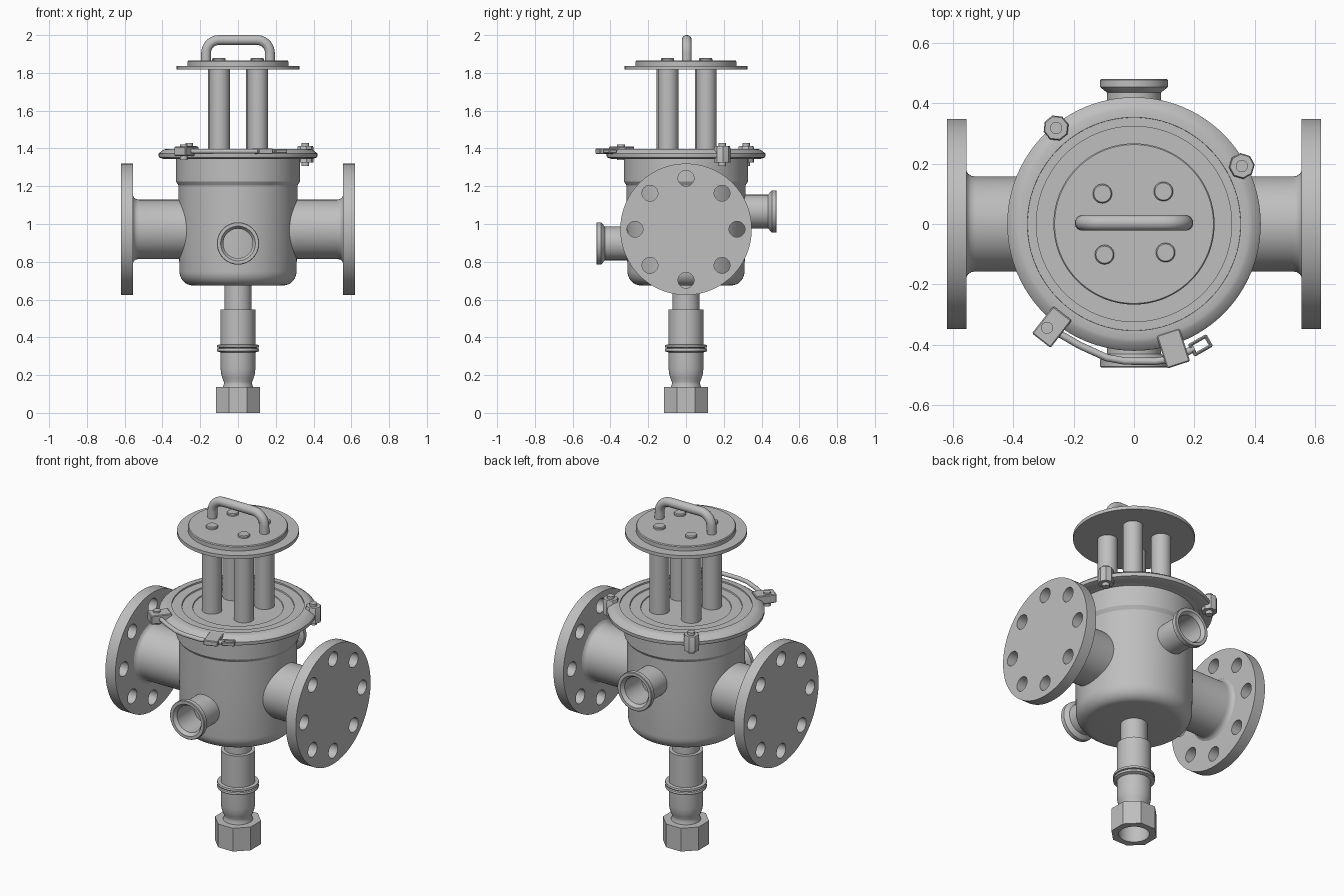
import bpy, bmesh, math
from mathutils import Matrix, Vector

if "Cube" in bpy.data.objects:
    bpy.data.objects.remove(bpy.data.objects["Cube"])

steel = bpy.data.materials.new("plain_grey_steel")
steel.diffuse_color = (0.52, 0.52, 0.52, 1)
steel.use_nodes = True
steel.node_tree.nodes["Principled BSDF"].inputs["Base Color"].default_value = steel.diffuse_color


def finish(name, bm, angle=30):
    """Turn a bmesh into a named object with smooth shading and sharp edges."""
    bmesh.ops.remove_doubles(bm, verts=bm.verts, dist=1e-5)
    bmesh.ops.recalc_face_normals(bm, faces=bm.faces)
    me = bpy.data.meshes.new(name)
    bm.to_mesh(me)
    bm.free()
    me.materials.append(steel)
    ob = bpy.data.objects.new(name, me)
    bpy.context.collection.objects.link(ob)
    bpy.ops.object.select_all(action='DESELECT')
    bpy.context.view_layer.objects.active = ob
    ob.select_set(True)
    bpy.ops.object.shade_smooth_by_angle(angle=math.radians(angle))
    return ob


def lathe(name, profile, at=(0, 0, 0), axis=(0, 0, 1), n=64, turn=0.0):
    """Spin (radius, height) points around an axis through a point."""
    m = Matrix.Translation(at) @ Vector((0, 0, 1)).rotation_difference(Vector(axis)).to_matrix().to_4x4()
    bm = bmesh.new()
    rings = []
    for r, h in profile:
        rings.append([bm.verts.new(m @ Vector((r * math.cos(turn + math.tau * i / n),
                                               r * math.sin(turn + math.tau * i / n), h))) for i in range(n)])
    for a, b in zip(rings, rings[1:]):
        for i in range(n):
            j = (i + 1) % n
            bm.faces.new((a[i], a[j], b[j], b[i]))
    return finish(name, bm)


def rod(name, r, z0, z1, x, y, n=32):
    return lathe(name, [(0, z0), (r, z0), (r, z1), (0, z1)], (x, y, 0), n=n)


def block(name, at, size, angle):
    bm = bmesh.new()
    bmesh.ops.create_cube(bm, size=1, matrix=Matrix.Translation(at) @ Matrix.Rotation(math.radians(angle), 4, 'Z')
                          @ Matrix.Diagonal((*size, 1)))
    bmesh.ops.bevel(bm, geom=bm.edges[:], offset=0.004, segments=1, affect='EDGES')
    return finish(name, bm)


def bent_bar(name, points, r, n=16):
    """Round bar swept along a path, capped at both ends."""
    pts = [Vector(p) for p in points]
    bm = bmesh.new()
    rings = []
    up = Vector((0, 1, 0)) if name == "lift_handle" else Vector((0, 0, 1))
    for i, p in enumerate(pts):
        t = (pts[min(i + 1, len(pts) - 1)] - pts[max(i - 1, 0)]).normalized()
        side = t.cross(up).normalized()
        v = side.cross(t)
        rings.append([bm.verts.new(p + r * (side * math.cos(math.tau * k / n) + v * math.sin(math.tau * k / n)))
                      for k in range(n)])
    for a, b in zip(rings, rings[1:]):
        for i in range(n):
            j = (i + 1) % n
            bm.faces.new((a[i], a[j], b[j], b[i]))
    bm.faces.new(rings[0])
    bm.faces.new(rings[-1])
    return finish(name, bm)


# Main vessel with rounded bottom edge and a stepped top
corner = [(0.24 + 0.07 * math.sin(a), 0.75 - 0.075 * math.cos(a))
          for a in (math.radians(10 * k) for k in range(10))]
lathe("vessel_body", [(0, 0.675)] + corner +
      [(0.315, 1.0), (0.315, 1.205), (0.328, 1.225), (0.328, 1.345), (0.353, 1.35), (0.353, 1.39),
       (0.30, 1.39), (0.298, 1.383), (0.242, 1.383), (0.24, 1.378), (0, 1.378)], n=96)

# Clamp ring around the rim
lathe("clamp_ring", [(0.35, 1.345), (0.395, 1.345), (0.418, 1.352), (0.42, 1.36), (0.42, 1.372), (0.414, 1.379),
                     (0.392, 1.394), (0.38, 1.398), (0.353, 1.398), (0.35, 1.345)], n=96)

# Side pipes with drilled blind flanges
ZP = 0.972
for side, s in (("left", -1), ("right", 1)):
    lathe(side + "_pipe", [(0, 0.1), (0.157, 0.1), (0.157, 0.525), (0.16, 0.54), (0.167, 0.55), (0.18, 0.557),
                           (0, 0.557)], (0, 0, ZP), (s, 0, 0))
    flange = lathe(side + "_flange", [(0, 0.555), (0.348, 0.555), (0.348, 0.62), (0, 0.62)],
                   (0, 0, ZP), (s, 0, 0), n=96)
    bm = bmesh.new()
    for k in range(8):
        a = math.tau * k / 8
        bmesh.ops.create_cone(bm, cap_ends=True, segments=32, radius1=0.042, radius2=0.042, depth=0.2,
                              matrix=Matrix.Translation((s * 0.59, 0.27 * math.cos(a), ZP + 0.27 * math.sin(a)))
                              @ Matrix.Rotation(math.pi / 2, 4, 'Y'))
    cutter = finish("hole_cutter", bm)
    cutter.hide_render = True
    bpy.context.view_layer.objects.active = flange
    mod = flange.modifiers.new("bolt_holes", 'BOOLEAN')
    mod.operation, mod.solver, mod.object = 'DIFFERENCE', 'EXACT', cutter
    bpy.ops.object.modifier_apply(modifier=mod.name)
    bpy.data.objects.remove(cutter)
    bpy.ops.object.select_all(action='DESELECT')
    flange.select_set(True)
    bpy.ops.object.shade_smooth_by_angle(angle=math.radians(30))

# Small open nozzles on the front and back
for name, s, z, end in (("front_nozzle", -1, 0.897, 0.475), ("back_nozzle", 1, 1.066, 0.48)):
    lathe(name, [(0.078, 0.2), (0.089, 0.2), (0.089, end - 0.045), (0.108, end - 0.03), (0.112, end - 0.026),
                 (0.112, end - 0.003), (0.109, end), (0.092, end), (0.078, end - 0.02), (0.078, 0.2)],
          (0, 0, z), (0, s, 0))

# Drain stem with collars, and the hollow nut at its foot
lathe("drain_stem", [(0, 0.70), (0.072, 0.70), (0.072, 0.548), (0.092, 0.548), (0.092, 0.362), (0.11, 0.36),
                     (0.112, 0.353), (0.11, 0.347), (0.098, 0.344), (0.11, 0.34), (0.112, 0.333), (0.11, 0.326),
                     (0.092, 0.32), (0.092, 0.235), (0.089, 0.205), (0.083, 0.185), (0.075, 0.165),
                     (0.074, 0.155), (0.08, 0.135), (0, 0.12)])
lathe("foot_nut", [(0.126, 0), (0.126, 0.137), (0.02, 0.137), (0.02, 0.12), (0.07, 0.12)],
      n=8, turn=math.pi / 8)
bm = bmesh.new()  # flat underside with a round bore
N = 64
outer, inner, deep = [], [], []
for i in range(N):
    a = math.tau * i / N
    k = (a + math.pi / 8) % (math.pi / 4) - math.pi / 8
    R = 0.126 * math.cos(math.pi / 8) / math.cos(k)
    for ring, r, z in ((outer, R, 0), (inner, 0.082, 0), (deep, 0.082, 0.119)):
        ring.append(bm.verts.new((r * math.cos(a), r * math.sin(a), z)))
for i in range(N):
    j = (i + 1) % N
    bm.faces.new((outer[j], outer[i], inner[i], inner[j]))
    bm.faces.new((inner[j], inner[i], deep[i], deep[j]))
bm.faces.new(deep)
finish("foot_nut_bore", bm)

# Raised lid, its four rods and bolt heads
lathe("lid_plate", [(0, 1.817), (0.325, 1.817), (0.325, 1.837), (0.267, 1.837), (0.267, 1.86), (0.263, 1.865),
                    (0, 1.865)], n=96)
for k in range(4):
    a = math.radians(47 + 90 * k)
    x, y = 0.143 * math.cos(a), 0.143 * math.sin(a) + 0.003
    rod("magnet_rod", 0.054, 1.376, 1.82, x, y)
    lathe("lid_bolt", [(0, 1.86), (0.032, 1.86), (0.032, 1.874), (0.028, 1.879), (0, 1.879)], (x, y, 0), n=32)

# Lift handle
arc = [(0.10 + 0.069 * math.cos(a), 0.004, 1.905 + 0.069 * math.sin(a))
       for a in (math.radians(10 * k) for k in range(10))]
half = [(0.17, 0.004, 1.855)] + arc
bent_bar("lift_handle", half + [(-x, y, z) for x, y, z in reversed(half)], 0.026, 24)

# Clamp hinge knuckles with pins
for x, y in ((-0.258, 0.318), (0.357, 0.192)):
    turn = math.atan2(y, x)
    lathe("hinge_knuckle", [(0, 1.325), (0.043, 1.325), (0.043, 1.405), (0.039, 1.414), (0, 1.414)],
          (x, y, 0), n=8, turn=turn + math.pi / 8)
    rod("hinge_pin", 0.02, 1.306, 1.43, x, y, 24)

# Latch tabs, swing bolt and its loop handle
block("left_latch_tab", (-0.272, -0.341, 1.385), (0.115, 0.078, 0.05), 52)
rod("latch_pin", 0.02, 1.34, 1.42, -0.288, -0.344, 24)
block("right_latch_tab", (0.13, -0.412, 1.385), (0.115, 0.08, 0.03), -72)
bent_bar("swing_bolt", [(-0.27, -0.35, 1.385), (-0.18, -0.402, 1.385), (-0.09, -0.443, 1.385), (-0.03, -0.454, 1.385),
                        (0.07, -0.455, 1.385), (0.13, -0.446, 1.385), (0.20, -0.412, 1.385)], 0.012)
d, w = Vector((0.87, 0.49, 0)), Vector((-0.49, 0.87, 0))
c = Vector((0.22, -0.402, 1.385))
for u, v, length, angle in ((0, 0.018, 0.07, 29.4), (0, -0.018, 0.07, 29.4), (0.03, 0, 0.044, 119.4), (-0.03, 0, 0.044, 119.4)):
    block("latch_loop", c + d * u + w * v, (length, 0.011, 0.022), angle)
